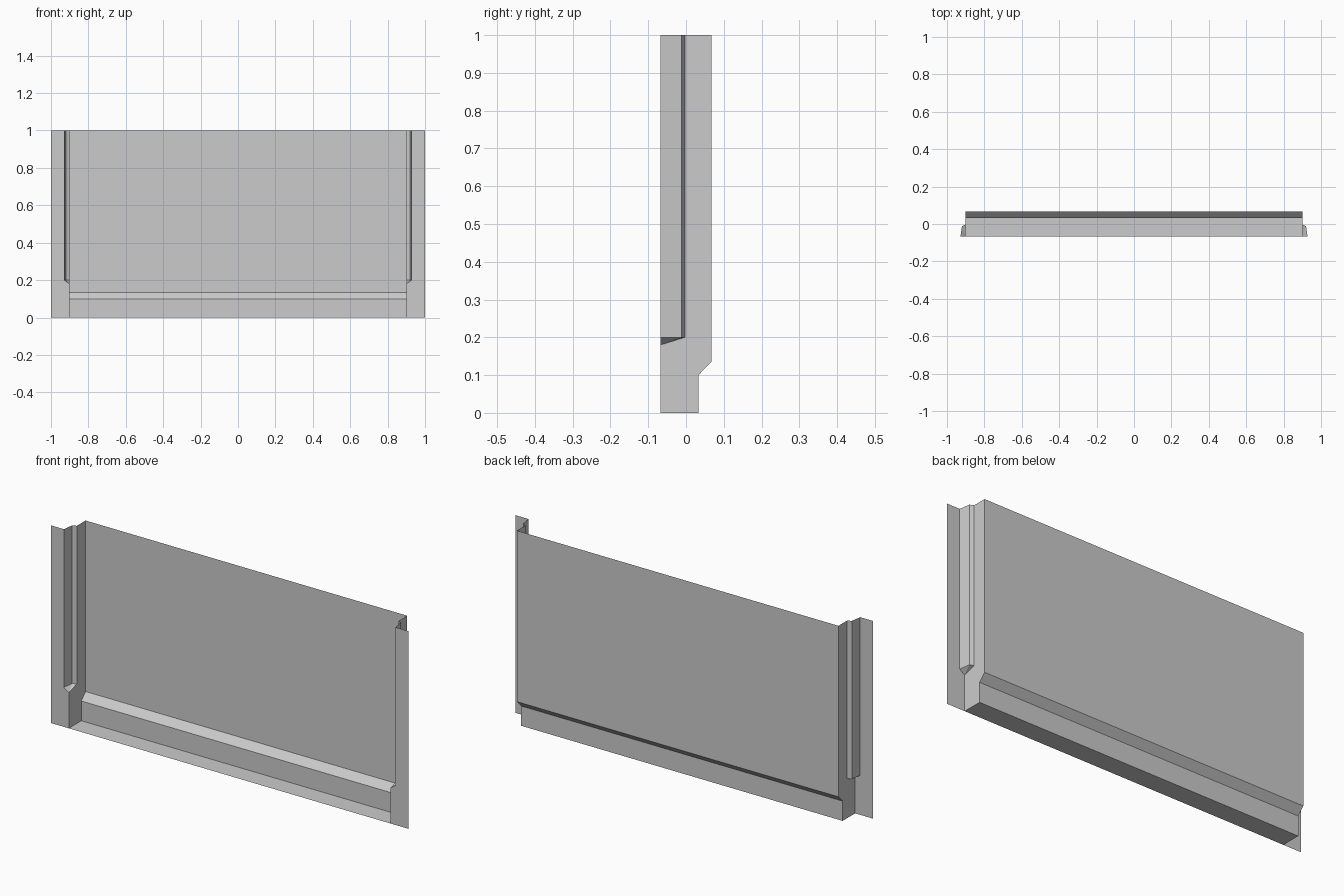
import bpy, bmesh

if "Cube" in bpy.data.objects:
    bpy.data.objects.remove(bpy.data.objects["Cube"])

F, B, X = -0.067, 0.067, 0.9     # front plane, back plane, half width of the pan
LIP, STEP = (0.928, F), (0.92, -0.012)   # (x, y) outline of the stepped side
INNER = (X, -0.003)
NOTCH = 0.2                      # height where the side step begins


def sheet_part(name, faces):
    """Make an open sheet from right-half faces and mirror it across x = 0."""
    bm = bmesh.new()
    for pts in faces:
        bm.faces.new([bm.verts.new(p) for p in pts])
    bmesh.ops.remove_doubles(bm, verts=bm.verts[:], dist=1e-5)
    mesh = bpy.data.meshes.new(name)
    bm.to_mesh(mesh)
    bm.free()
    obj = bpy.data.objects.new(name, mesh)
    bpy.context.collection.objects.link(obj)
    mod = obj.modifiers.new("mirror", 'MIRROR')
    mod.use_axis[0] = True
    return obj


def strip(a, b, z0=NOTCH, z1=1.0):
    """Upright quad between two (x, y) points."""
    return [(*a, z0), (*b, z0), (*b, z1), (*a, z1)]


# Recessed pan: floor, kick strip, slope and large back sheet
profile = [(F, 0), (0.033, 0), (0.033, 0.1), (B, 0.135), (B, 1)]
sheet_part("recessed_pan", [
    [(0, *p), (X, *p), (X, *q), (0, *q)] for p, q in zip(profile, profile[1:])])

# Side walls closing the pan ends
wall = profile + [(INNER[1], 1), (INNER[1], NOTCH), (F, 0.18)]
sheet_part("side_walls", [[(X, *p) for p in reversed(wall)]])

# Stepped rebate beside each wall, with its sloping bottom
sheet_part("side_rebates", [
    strip(INNER, STEP),
    strip(STEP, LIP),
    [(X, F, 0.18), (*LIP, NOTCH), (*STEP, NOTCH)],
    [(X, F, 0.18), (*STEP, NOTCH), (*INNER, NOTCH)]])

# Front flanges
flange = [(X, 0), (1, 0), (1, 1), (LIP[0], 1), (LIP[0], NOTCH), (X, 0.18)]
sheet_part("front_flanges", [[(x, F, z) for x, z in flange]])
